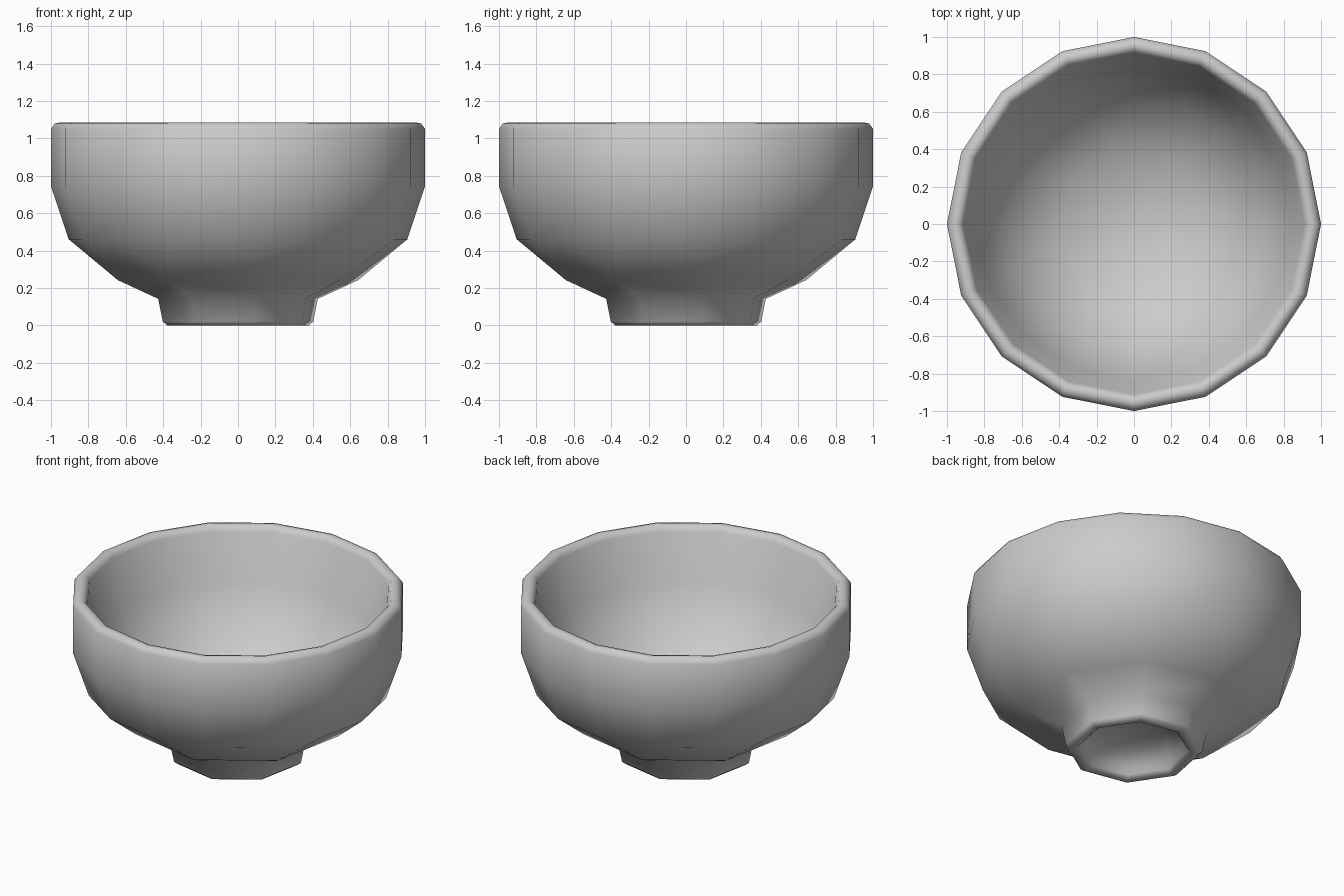
import bpy, bmesh
from math import cos, sin, radians

cube = bpy.data.objects.get("Cube")
if cube:
    bpy.data.objects.remove(cube, do_unlink=True)

# Single glaze colour
glaze = bpy.data.materials.new("grey_glaze")
glaze.use_nodes = True
grey = (0.6, 0.6, 0.6, 1)
glaze.diffuse_color = grey
glaze.node_tree.nodes["Principled BSDF"].inputs["Base Color"].default_value = grey

bm = bmesh.new()


def ring(r, z, n):
    """One level of the bowl; coarse rings sit midway between pairs of rim corners."""
    step = 360 / n
    start = 0 if n == 16 else 11.25
    return [bm.verts.new((r * cos(radians(start + i * step)),
                          r * sin(radians(start + i * step)), z)) for i in range(n)]


def bridge(a, b):
    """Join two rings, merging corner pairs where the side count halves."""
    if len(a) == len(b):
        n = len(a)
        for i in range(n):
            j = (i + 1) % n
            bm.faces.new((a[i], a[j], b[j], b[i]))
        return
    fine, coarse = (a, b) if len(a) > len(b) else (b, a)
    n = len(coarse)
    for i in range(n):
        p, q, s = fine[2 * i], fine[2 * i + 1], fine[(2 * i + 2) % len(fine)]
        bm.faces.new((p, q, coarse[i]))
        bm.faces.new((q, s, coarse[(i + 1) % n], coarse[i]))


def cap(loop, z):
    """Close a ring with a fan to the axis."""
    tip = bm.verts.new((0, 0, z))
    for i, v in enumerate(loop):
        bm.faces.new((v, loop[(i + 1) % len(loop)], tip))


# Profile pieces as (radius, height)
foot = [(0.2, 0.115), (0.305, 0.06), (0.325, 0.02), (0.345, 0.0), (0.385, 0.0),
        (0.41, 0.02), (0.435, 0.142), (0.655, 0.242)]
wall = [(0.905, 0.46), (1.0, 0.745), (1.0, 1.05)]
rim = [(0.98, 1.078), (0.955, 1.085), (0.93, 1.078)]
inside = [(0.912, 1.05), (0.84, 0.75), (0.67, 0.46)]
basin = [(0.42, 0.27)]

rings = [ring(r, z, 8) for r, z in foot]
rings += [ring(r, z, 16) for r, z in wall + rim + inside]
rings += [ring(r, z, 8) for r, z in basin]
for lower, upper in zip(rings, rings[1:]):
    bridge(lower, upper)
cap(rings[0], 0.135)
cap(rings[-1], 0.18)

bmesh.ops.recalc_face_normals(bm, faces=bm.faces)
for f in bm.faces:
    f.smooth = True

mesh = bpy.data.meshes.new("bowl")
bm.to_mesh(mesh)
bm.free()
mesh.materials.append(glaze)
bowl = bpy.data.objects.new("bowl", mesh)
bpy.context.collection.objects.link(bowl)
